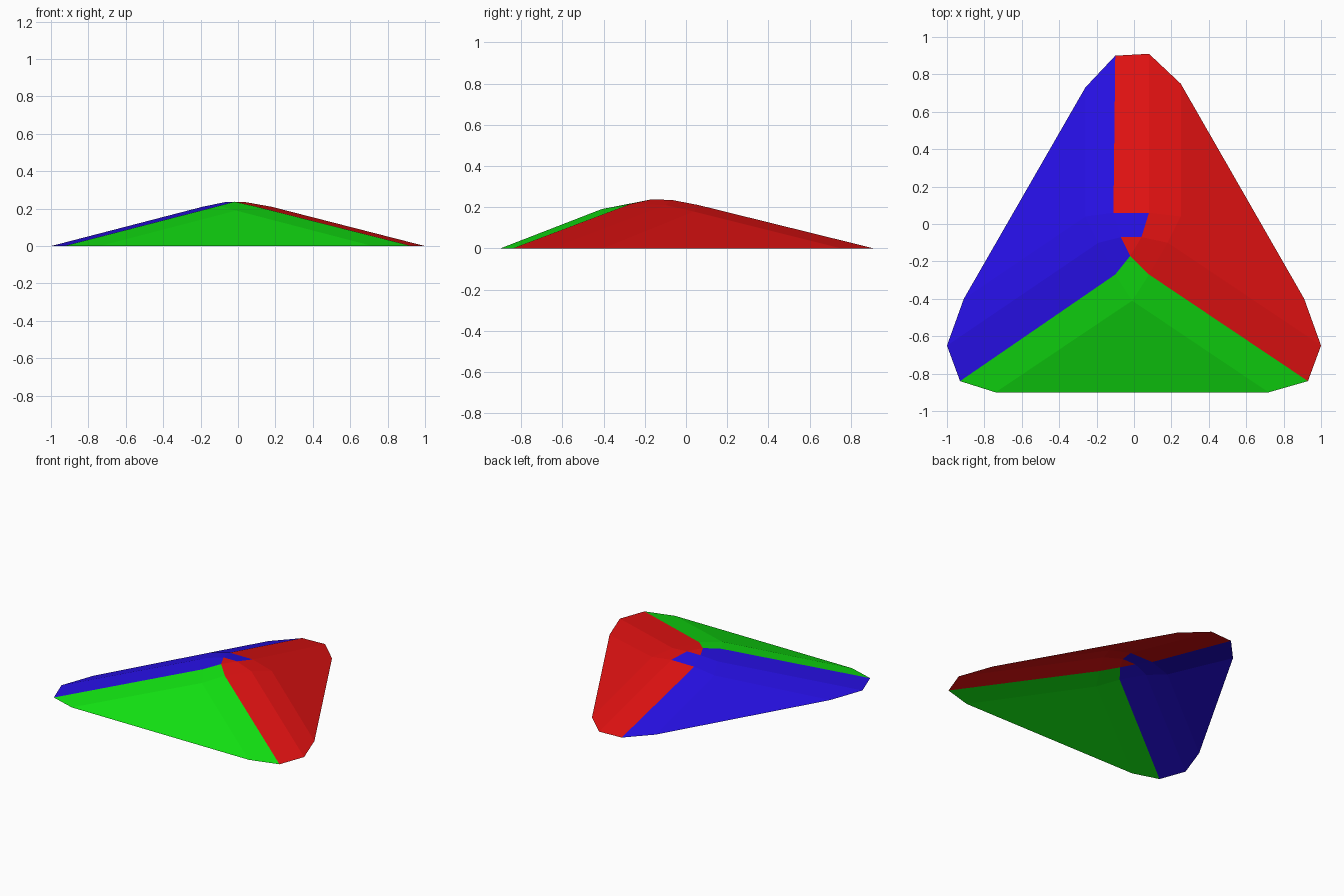
import bpy
import bmesh

if "Cube" in bpy.data.objects:
    bpy.data.objects.remove(bpy.data.objects["Cube"])

GREEN, RED, BLUE = 0, 1, 2


def material(name, rgb):
    m = bpy.data.materials.new(name)
    m.diffuse_color = (*rgb, 1.0)
    m.use_nodes = True
    m.node_tree.nodes["Principled BSDF"].inputs["Base Color"].default_value = m.diffuse_color
    return m


mats = [material("green", (0.006, 0.78, 0.006)),
        material("red", (0.78, 0.006, 0.006)),
        material("blue", (0.02, 0.005, 0.78))]

bm = bmesh.new()


def face(verts, colour):
    f = bm.faces.new(verts)
    f.material_index = colour
    f.smooth = False


# Flat side panels: upper tip of each, then the small peak facet corners
tips = [bm.verts.new(p) for p in
        ((-0.01, -0.41, 0.19), (0.25, 0.04, 0.178), (-0.26, 0.04, 0.178))]
peak = [bm.verts.new(p) for p in
        ((-0.02, -0.17, 0.237), (0.04, -0.07, 0.235), (-0.07, -0.07, 0.235))]

# Rounded ridges: rim points, two upper points, strip colour, cap colour
ridges = [
    (((0.72, -0.90), (0.93, -0.84), (1.00, -0.65), (0.91, -0.40)),
     ((0.08, -0.27, 0.215), (0.18, -0.10, 0.21)), RED, RED),
    (((0.25, 0.75), (0.08, 0.91), (-0.10, 0.90), (-0.26, 0.73)),
     ((0.08, 0.06, 0.21), (-0.11, 0.06, 0.21)), RED, BLUE),
    (((-0.91, -0.40), (-1.00, -0.65), (-0.93, -0.84), (-0.74, -0.90)),
     ((-0.19, -0.10, 0.21), (-0.10, -0.27, 0.215)), BLUE, BLUE),
]
rims, uppers = [], []
for i, (rim_pts, upper_pts, strip, cap) in enumerate(ridges):
    j = (i + 1) % 3
    rim = [bm.verts.new((x, y, 0.0)) for x, y in rim_pts]
    up = [tips[i], *(bm.verts.new(p) for p in upper_pts), tips[j]]
    for k, colour in enumerate((i, strip, j)):
        face((rim[k], rim[k + 1], up[k + 1], up[k]), colour)
    face((up[1], up[2], peak[j], peak[i]), cap)
    rims.append(rim)
    uppers.append(up)

# Main triangles and the corner facets above them
for i in range(3):
    face((rims[i - 1][3], rims[i][0], tips[i]), i)
    face((tips[i], uppers[i][1], peak[i], uppers[i - 1][2]), i)
face(peak, RED)

mesh = bpy.data.meshes.new("pyramid_shell")
bm.to_mesh(mesh)
bm.free()
for m in mats:
    mesh.materials.append(m)
shell = bpy.data.objects.new("pyramid_shell", mesh)
bpy.context.collection.objects.link(shell)
